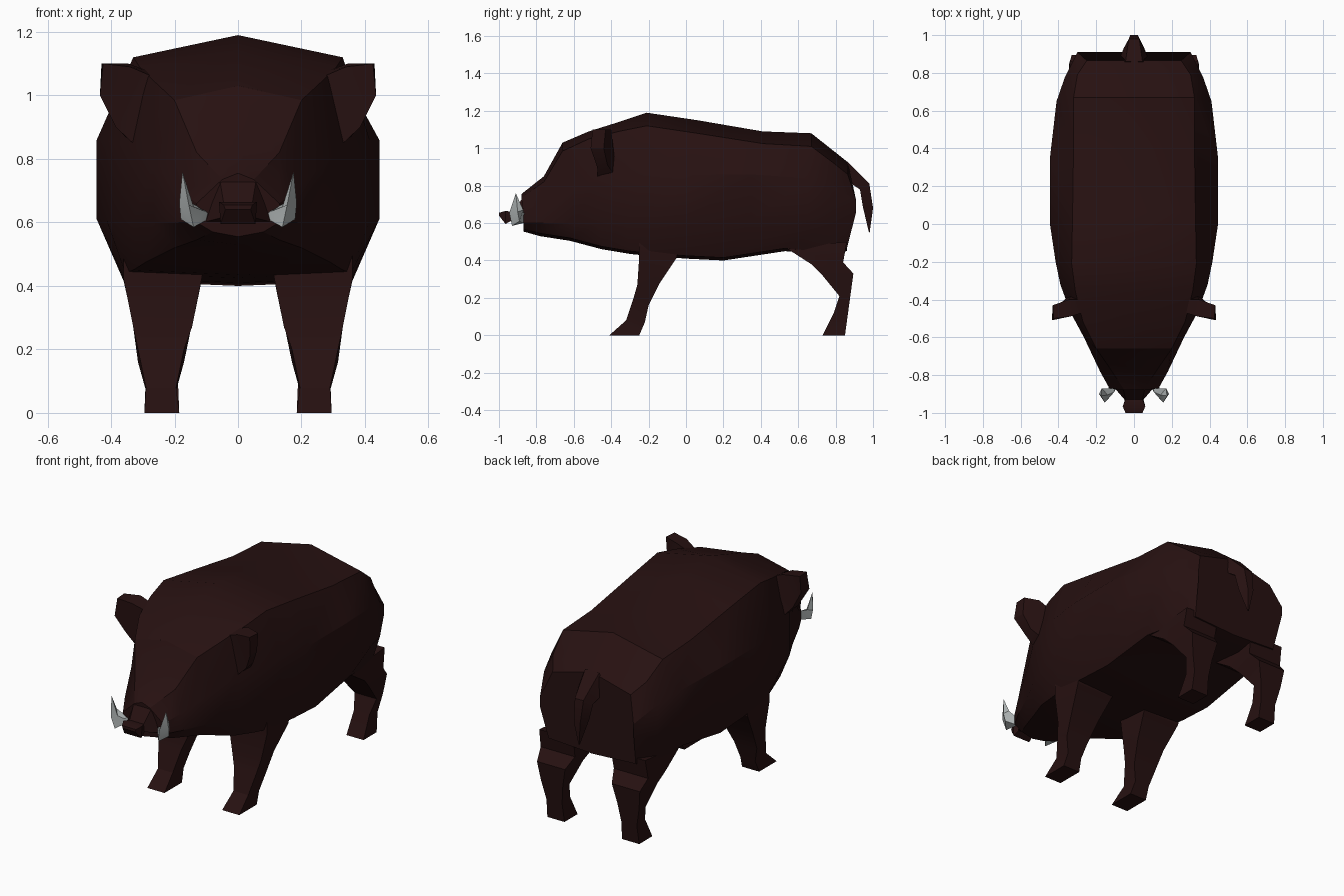
import bpy, bmesh, math
from mathutils import Vector


def material(name, rgb):
    m = bpy.data.materials.new(name)
    m.diffuse_color = (*rgb, 1)
    return m


HIDE = material("dark brown hide", (0.020, 0.0055, 0.0055))
IVORY = material("grey ivory", (0.42, 0.45, 0.45))


def loft(name, rings, mat, mirror=False):
    """Skin a list of equal-length point rings and cap both ends."""
    bm = bmesh.new()
    rows = [[bm.verts.new(p) for p in r] for r in rings]
    n = len(rows[0])
    for a, b in zip(rows, rows[1:]):
        for i in range(n):
            j = (i + 1) % n
            bm.faces.new((a[i], a[j], b[j], b[i]))
    bm.faces.new(rows[0])
    bm.faces.new(rows[-1])
    bmesh.ops.remove_doubles(bm, verts=bm.verts, dist=0.0005)
    if mirror:
        geo = bmesh.ops.duplicate(bm, geom=bm.verts[:] + bm.edges[:] + bm.faces[:])["geom"]
        for v in geo:
            if isinstance(v, bmesh.types.BMVert):
                v.co.x = -v.co.x
    bmesh.ops.recalc_face_normals(bm, faces=bm.faces)
    me = bpy.data.meshes.new(name)
    bm.to_mesh(me)
    bm.free()
    me.materials.append(mat)
    ob = bpy.data.objects.new(name, me)
    bpy.context.collection.objects.link(ob)
    bpy.context.view_layer.objects.active = ob
    ob.select_set(True)
    bpy.ops.object.shade_smooth_by_angle(angle=math.radians(25))
    ob.select_set(False)
    return ob


def body_ring(yb, ym, yt, zb, wb, zl, w, zu, wt, ze, zt):
    """Belly, flank and back points of one cross-section."""
    half = [(wb, yb, zb + 0.015), (w, ym, zl), (w, ym, zu), (wt, yt, ze)]
    return ([(0, yb, zb)] + half + [(0, yt, zt)]
            + [(-x, y, z) for x, y, z in reversed(half)])


# Trunk and head, from jaw to rump
loft("body", [body_ring(*r) for r in (
    (-.87, -.87, -.88, .555, .08, .60, .13, .66, .05, .735, .755),
    (-.78, -.78, -.76, .53, .13, .60, .18, .70, .13, .82, .85),
    (-.62, -.60, -.66, .505, .20, .60, .265, .78, .20, .985, 1.03),
    (-.45, -.47, -.52, .46, .29, .60, .335, .84, .27, 1.05, 1.09),
    (-.30, -.32, -.36, .435, .33, .60, .39, .85, .31, 1.09, 1.14),
    (-.20, -.20, -.21, .425, .355, .61, .415, .86, .33, 1.12, 1.19),
    (0, 0, .06, .41, .36, .61, .445, .86, .325, 1.08, 1.15),
    (.20, .35, .41, .40, .36, .61, .445, .86, .32, 1.025, 1.09),
    (.53, .65, .67, .45, .35, .62, .41, .84, .32, 1.01, 1.08),
    (.75, .78, .79, .43, .33, .60, .365, .80, .30, .92, .985),
    (.86, .91, .865, .45, .28, .66, .30, .72, .25, .86, .925))], HIDE)


def box_ring(y, z0, z1, w0, w1):
    return [(-w0, y, z0), (w0, y, z0), (w1, y, z1), (-w1, y, z1)]


# Snout with a flared nose disc
loft("snout", [box_ring(*r) for r in (
    (-.86, .60, .75, .11, .06), (-.93, .615, .66, .05, .045),
    (-.965, .595, .665, .055, .06), (-1.0, .64, .655, .04, .045))], HIDE)


def leg_ring(x0, x1, yf, zf, yr, zr):
    return [(x0, yf, zf), (x1, yf, zf), (x1, yr, zr), (x0, yr, zr)]


# Legs, described by inner/outer x and front/rear edge points
loft("front_legs", [leg_ring(*r) for r in (
    (.10, .36, -.25, .50, -.04, .50), (.115, .36, -.25, .42, -.05, .415),
    (.145, .33, -.26, .27, -.14, .28), (.17, .315, -.28, .20, -.20, .16),
    (.195, .29, -.32, .08, -.22, .07), (.185, .295, -.41, 0, -.25, 0))], HIDE, True)
loft("hind_legs", [leg_ring(*r) for r in (
    (.12, .34, .53, .47, .86, .50), (.125, .345, .67, .38, .84, .39),
    (.15, .33, .73, .32, .895, .33), (.175, .315, .82, .21, .88, .22),
    (.19, .29, .79, .12, .865, .11), (.185, .295, .73, 0, .85, 0))], HIDE, True)

# Ears: thin plates flaring outward
loft("ears", [
    [(.30, -.47, .82), (.33, -.37, .84), (.29, -.40, 1.08), (.27, -.47, 1.06)],
    [(.385, -.475, .90), (.39, -.42, .91), (.345, -.40, 1.10), (.34, -.49, 1.09)],
    [(.435, -.51, 1.0), (.43, -.44, 1.0), (.43, -.43, 1.10), (.425, -.50, 1.10)]],
    HIDE, True)

# Tusks: outward stub bending up to a point
tip = Vector((.175, -.91, .76))
loft("tusks", [
    [(.075, -.83, .62), (.12, -.87, .60), (.13, -.83, .65), (.10, -.80, .645)],
    [(.14, -.93, .585), (.18, -.89, .61), (.135, -.87, .655), (.105, -.89, .635)],
    [(.155, -.945, .655), (.185, -.90, .66), (.17, -.87, .67), (.14, -.905, .65)],
    [tip] * 4], IVORY, True)

# Tail: tapered strap hanging behind the rump
loft("tail", [[(-w, y0, z0), (w, y0, z0), (w * .5, y1, z1), (-w * .5, y1, z1)]
              for w, y0, z0, y1, z1 in (
    (.09, .84, .84, .86, .93), (.055, .93, .78, .98, .81),
    (.04, .945, .69, 1.0, .68), (.004, .978, .55, .982, .55))], HIDE)
